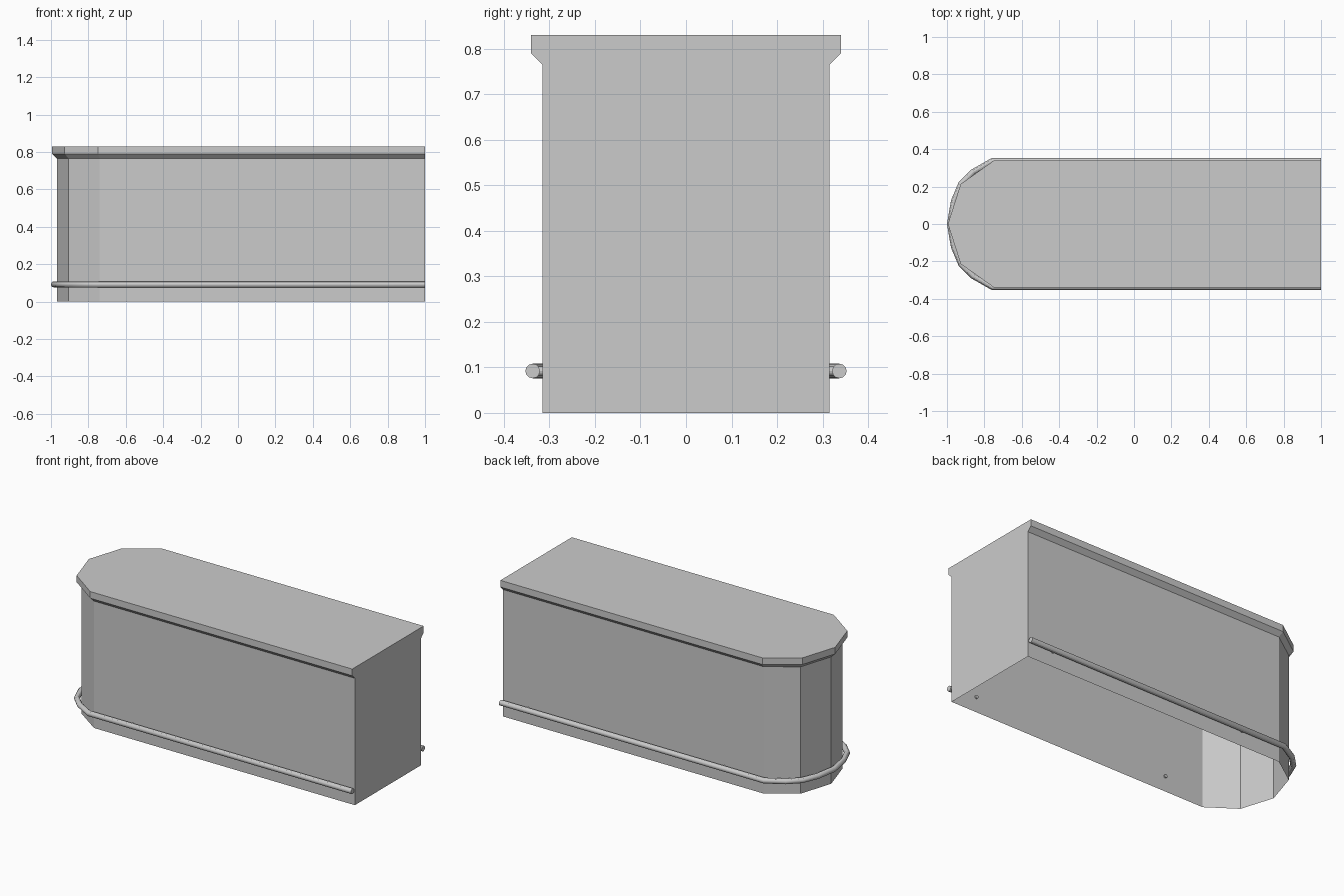
import bpy, bmesh
from mathutils import Matrix

if "Cube" in bpy.data.objects:
    bpy.data.objects.remove(bpy.data.objects["Cube"])


def symmetric(half):
    """Extend a back-side outline (y >= 0, ending on y = 0) to the front side."""
    return half + [(x, -y) for x, y in reversed(half[:-1])]


def make_object(name, bm):
    bmesh.ops.recalc_face_normals(bm, faces=bm.faces)
    mesh = bpy.data.meshes.new(name)
    bm.to_mesh(mesh)
    bm.free()
    obj = bpy.data.objects.new(name, mesh)
    bpy.context.collection.objects.link(obj)
    return obj


# Counter shell: straight sides, faceted nose, flared top edge, open underneath
body = symmetric([(1, 0.315), (-0.74, 0.315), (-0.905, 0.2), (-0.968, 0)])
top = symmetric([(1, 0.34), (-0.748, 0.34), (-0.927, 0.213), (-0.995, 0)])
bm = bmesh.new()
rings = [[bm.verts.new((x, y, z)) for x, y in outline]
         for outline, z in ((body, 0), (body, 0.765), (top, 0.79), (top, 0.83))]
n = len(body)
for low, high in zip(rings, rings[1:]):
    for i in range(n - 1):
        bm.faces.new((low[i], low[i + 1], high[i + 1], high[i]))
bm.faces.new(rings[-1])
# single flat end panel following the flared profile
bm.faces.new([r[0] for r in rings] + [r[-1] for r in reversed(rings)])
make_object("counter_shell", bm)

# Foot rail: round tube following the counter around the nose
RAIL_Z = 0.092
path = symmetric([(1, 0.337), (-0.757, 0.337), (-0.86, 0.278),
                  (-0.924, 0.215), (-0.963, 0.122), (-0.984, 0)])
curve = bpy.data.curves.new("foot_rail", 'CURVE')
curve.dimensions = '3D'
curve.bevel_depth = 0.016
curve.bevel_resolution = 4
curve.use_fill_caps = True
spline = curve.splines.new('POLY')
spline.points.add(len(path) - 1)
for p, (x, y) in zip(spline.points, path):
    p.co = (x, y, RAIL_Z, 1)
rail = bpy.data.objects.new("foot_rail", curve)
bpy.context.collection.objects.link(rail)
bpy.context.view_layer.objects.active = rail
rail.select_set(True)
bpy.ops.object.convert(target='MESH')
bpy.ops.object.shade_smooth_by_angle()

# Short pegs joining the rail to both long sides, just poking through the wall
bm = bmesh.new()
for x in (0.83, -0.48):
    for side in (1, -1):
        bmesh.ops.create_cone(
            bm, cap_ends=True, segments=12, radius1=0.01, radius2=0.01, depth=0.03,
            matrix=Matrix.Translation((x, side * 0.322, RAIL_Z)) @ Matrix.Rotation(1.5707963, 4, 'X'))
make_object("rail_pegs", bm)
